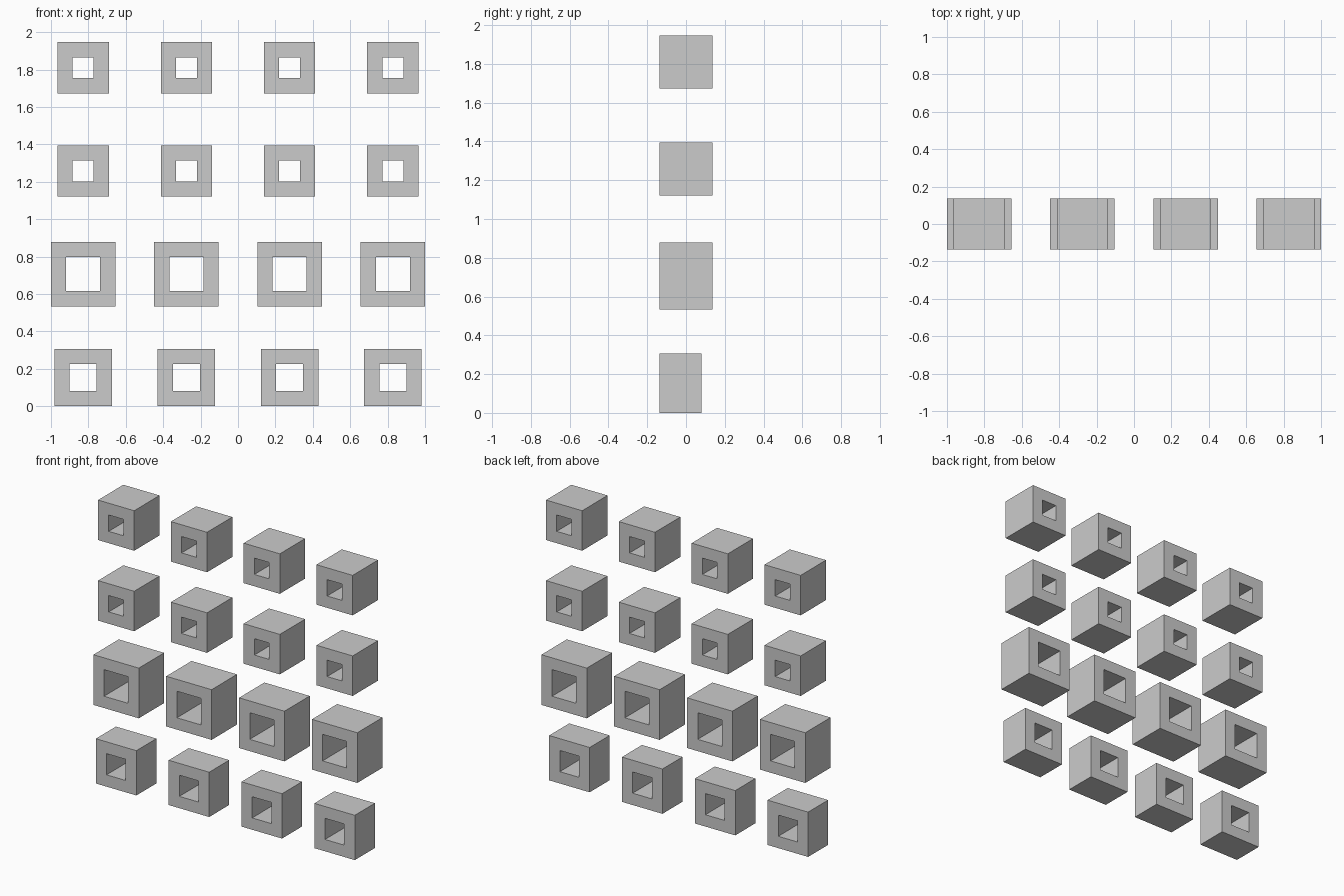
import bpy
import bmesh

if "Cube" in bpy.data.objects:
    bpy.data.objects.remove(bpy.data.objects["Cube"])

PITCH = 0.552   # spacing of columns and rows
WALL = 0.081    # tube wall thickness
FRONT = -0.137  # shared front plane


def square_tube(name, x, z, size, back):
    """Square block with a square hole running through from front to back."""
    bm = bmesh.new()
    loops = []
    for y in (FRONT, back):
        for h in (size / 2, size / 2 - WALL):
            loops.append([bm.verts.new((sx * h, y, sz * h))
                          for sx, sz in ((-1, -1), (1, -1), (1, 1), (-1, 1))])
    front_out, front_in, back_out, back_in = loops
    # Walk round the wall section: outside, back rim, bore, front rim
    ring = [front_out, back_out, back_in, front_in]
    for k in range(4):
        a, b = ring[k], ring[(k + 1) % 4]
        for i in range(4):
            j = (i + 1) % 4
            bm.faces.new((a[i], a[j], b[j], b[i]))
    bmesh.ops.recalc_face_normals(bm, faces=bm.faces[:])
    mesh = bpy.data.meshes.new(name)
    bm.to_mesh(mesh)
    bm.free()
    obj = bpy.data.objects.new(name, mesh)
    obj.location = (x, 0, z)
    bpy.context.collection.objects.link(obj)


# Rows from bottom to top: outer size and back plane
rows = [
    ("bottom_tube", 0.307, 0.080),
    ("large_tube", 0.344, 0.137),
    ("upper_tube", 0.274, 0.137),
    ("top_tube", 0.274, 0.137),
]
base = rows[0][1] / 2
for r, (name, size, back) in enumerate(rows):
    for c in range(4):
        square_tube(f"{name}_{c + 1}", (c - 1.5) * PITCH, base + r * PITCH, size, back)
